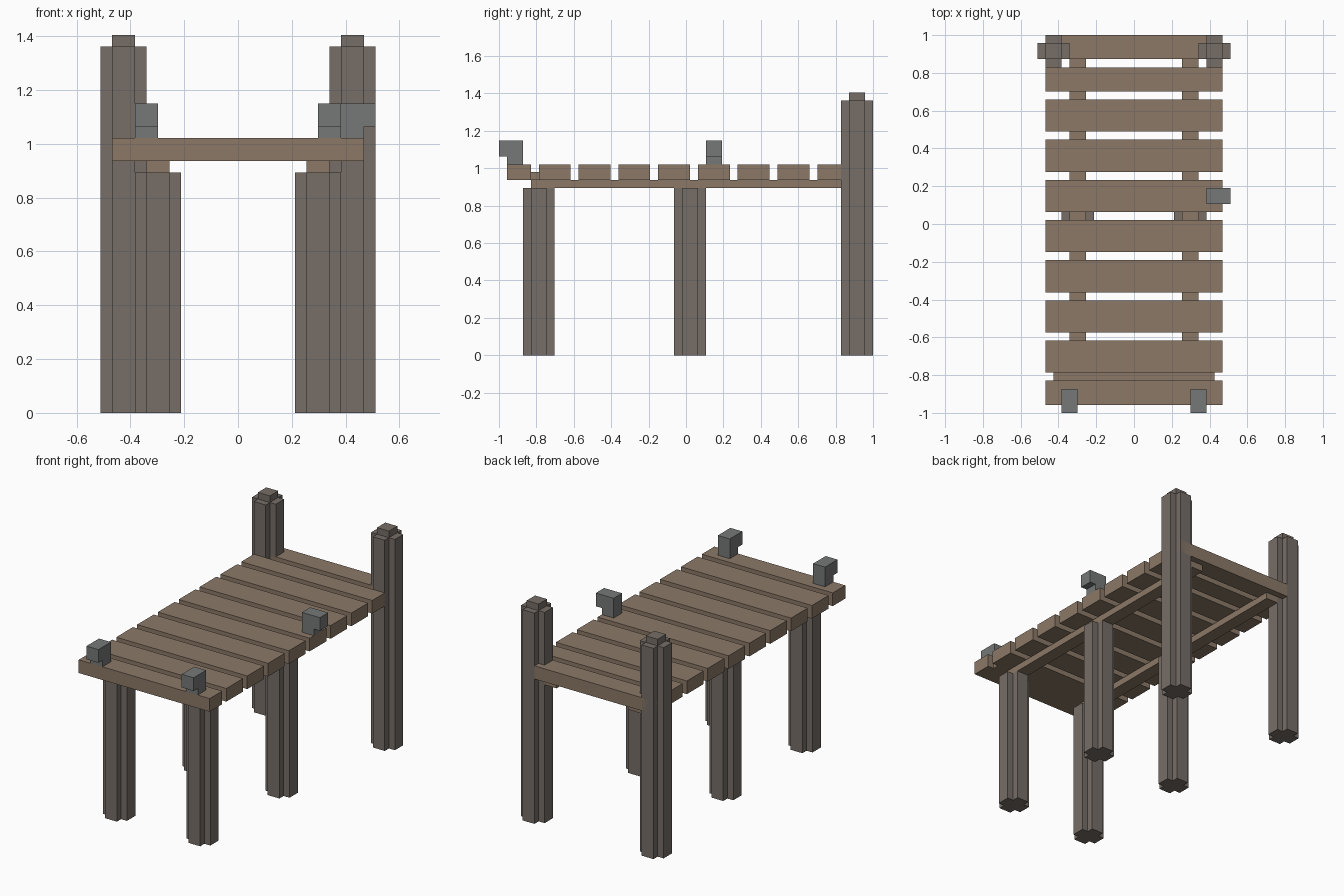
import bpy, bmesh

if "Cube" in bpy.data.objects:
    bpy.data.objects.remove(bpy.data.objects["Cube"])

U = 2 / 47  # everything sits on a grid of 47 units along the length


def material(name, rgb):
    m = bpy.data.materials.new(name)
    m.diffuse_color = (*rgb, 1)
    m.use_nodes = True
    m.node_tree.nodes["Principled BSDF"].inputs["Base Color"].default_value = m.diffuse_color
    return m


WOOD = material("plank_wood", (0.26, 0.19, 0.135))
DARK = material("post_wood", (0.18, 0.155, 0.135))
METAL = material("grey_metal", (0.18, 0.185, 0.185))


def extrude(name, mat, outline, vec, origin=(0, 0, 0)):
    """Closed prism: outline points (grid units) extruded along vec."""
    bm = bmesh.new()

    def vert(p):
        x, y, z = (p[i] + origin[i] for i in range(3))
        return bm.verts.new((x * U, y * U - 1, z * U))

    face = bm.faces.new([vert(p) for p in outline])
    ext = bmesh.ops.extrude_face_region(bm, geom=[face], use_keep_orig=True)
    verts = [g for g in ext["geom"] if isinstance(g, bmesh.types.BMVert)]
    bmesh.ops.translate(bm, verts=verts, vec=[c * U for c in vec])
    bmesh.ops.recalc_face_normals(bm, faces=bm.faces)
    me = bpy.data.meshes.new(name)
    bm.to_mesh(me)
    bm.free()
    me.materials.append(mat)
    ob = bpy.data.objects.new(name, me)
    bpy.context.collection.objects.link(ob)
    return ob


def box(name, mat, x0, x1, y0, y1, z0, z1):
    base = [(x0, y0, z0), (x1, y0, z0), (x1, y1, z0), (x0, y1, z0)]
    return extrude(name, mat, base, (0, 0, z1 - z0))


# Plus-shaped post section
PLUS = [(-1, -2), (1, -2), (1, -1), (2, -1), (2, 1), (1, 1),
        (1, 2), (-1, 2), (-1, 1), (-2, 1), (-2, -1), (-1, -1)]


def post(name, x, y, h):
    extrude(name, DARK, [(px, py, 0) for px, py in PLUS], (0, 0, h), (x, y, 0))


for side, s in (("left", -1), ("right", 1)):
    # Support posts under the deck, tall mooring posts at the back
    post(f"front_post_{side}", 7 * s, 5, 21)
    post(f"middle_post_{side}", 7 * s, 24, 21)
    post(f"back_post_{side}", 10 * s, 45, 32)
    box(f"back_post_cap_{side}", DARK, 10 * s - 1, 10 * s + 1, 44, 46, 32, 33)
    # Long rails carrying the planks
    box(f"rail_{side}", WOOD, 7 * s - 1, 7 * s + 1, 4, 46, 21, 22)

# Deck planks
spans = [(1, 4)] + [(y, y + 4) for y in range(5, 36, 5)] + [(40, 43), (44, 47)]
for i, (y0, y1) in enumerate(spans):
    box(f"plank_{i + 1}", WOOD, -11, 11, y0, y1, 22, 24)
box("front_gap_batten", WOOD, -10, 10, 4, 5, 22, 23)

# L-shaped mooring cleats: (outward distance, height)
HOOK = [(0, 0), (2, 0), (2, 1), (3, 1), (3, 3), (0, 3)]
for side, x in (("left", -9), ("right", 7)):
    extrude(f"front_cleat_{side}", METAL,
            [(0, -d, z) for d, z in HOOK], (2, 0, 0), (x, 3, 24))
extrude("side_cleat", METAL, [(d, 0, z) for d, z in HOOK], (0, 2, 0), (9, 26, 24))
